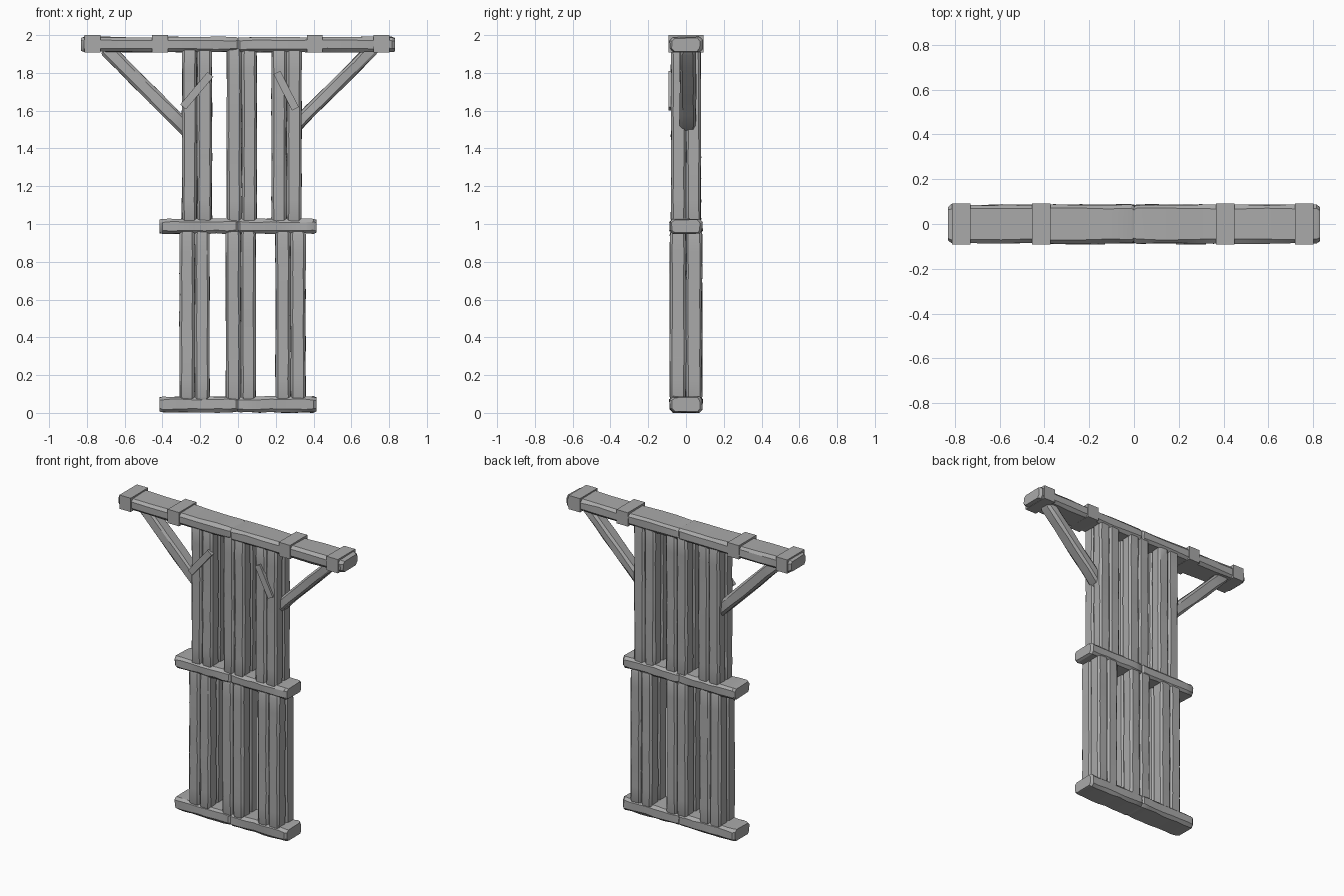
import bpy, bmesh, math, random
from mathutils import Vector, Matrix

random.seed(4)
cube = bpy.data.objects.get("Cube")
if cube:
    bpy.data.objects.remove(cube)

GREY = (0.4, 0.4, 0.4, 1)
mat = bpy.data.materials.new("weathered grey")
mat.use_nodes = True
mat.diffuse_color = GREY
mat.node_tree.nodes["Principled BSDF"].inputs["Base Color"].default_value = GREY


def add_object(name, bm, angle=30):
    bmesh.ops.recalc_face_normals(bm, faces=bm.faces)
    mesh = bpy.data.meshes.new(name)
    bm.to_mesh(mesh)
    bm.free()
    mesh.materials.append(mat)
    ob = bpy.data.objects.new(name, mesh)
    bpy.context.collection.objects.link(ob)
    bpy.ops.object.select_all(action="DESELECT")
    ob.select_set(True)
    bpy.context.view_layer.objects.active = ob
    bpy.ops.object.shade_smooth_by_angle(angle=math.radians(angle))
    return ob


def timber(name, start, end, width, depth, chamfer=0.014, rings=8, wobble=0.003, taper=0.9):
    """Rough hewn timber: chamfered section lofted from start to end, depth along y."""
    start, end = Vector(start), Vector(end)
    axis = (end - start).normalized()
    deep = Vector((0, 1, 0))
    side = deep.cross(axis)
    w, d, c = width / 2, depth / 2, chamfer
    corner = [(w, d - c), (w - c, d)]
    section = corner + [(-x, y) for x, y in reversed(corner)]
    section += [(-x, -y) for x, y in section]
    length = (end - start).length
    # End rings sit close together to round off the sawn ends
    stops = [0, min(0.015, length / 4)]
    stops += [length * i / rings for i in range(1, rings)]
    stops += [length - stops[1], length]
    bm = bmesh.new()
    loops = []
    for i, t in enumerate(stops):
        scale = taper if i in (0, len(stops) - 1) else 1
        ring = []
        for x, y in section:
            x = x * scale - random.uniform(0, 2) * wobble * math.copysign(1, x)
            y = y * scale - random.uniform(0, 2) * wobble * math.copysign(1, y)
            ring.append(bm.verts.new(start + axis * t + side * x + deep * y))
        loops.append(ring)
    for a, b in zip(loops, loops[1:]):
        for k in range(len(a)):
            j = (k + 1) % len(a)
            bm.faces.new((a[k], a[j], b[j], b[k]))
    bm.faces.new(loops[0])
    bm.faces.new(loops[-1])
    return add_object(name, bm)


def block(name, centre, size, tilt=0):
    bm = bmesh.new()
    place = Matrix.Translation(centre) @ Matrix.Rotation(tilt, 4, "Y")
    bmesh.ops.create_cube(bm, size=1, matrix=place @ Matrix.Diagonal((*size, 1)))
    return add_object(name, bm)


# Horizontal beams, each made of two butted halves
for name, half, z, height in (("bottom_beam", 0.415, 0.045, 0.09),
                              ("middle_beam", 0.415, 0.988, 0.085),
                              ("top_beam", 0.83, 1.95, 0.085)):
    for label, s in (("left", 1), ("right", -1)):
        timber(f"{name}_{label}", (-0.004 * s, 0, z), (half * s, 0, z),
               height, 0.178, chamfer=0.017, rings=7, taper=0.88)

# Columns, each a bundle of four posts
for level, low, high, depth, centres in (("lower", 0.07, 0.96, 0.17, (-0.23, 0.015, 0.278)),
                                         ("upper", 1.01, 1.93, 0.158, (-0.217, 0.02, 0.257))):
    for label, cx in zip(("right", "middle", "left"), centres):
        for i, dx in enumerate((-0.04, 0.04)):
            for j, dy in enumerate((-depth / 4, depth / 4)):
                timber(f"{level}_{label}_post_{2 * i + j + 1}", (cx + dx, dy, low),
                       (cx + dx, dy, high), 0.083, depth / 2 + 0.004,
                       chamfer=0.012, wobble=0.0022)

# Diagonal braces under the top beam
timber("left_brace", (0.30, 0.01, 1.515), (0.715, 0.01, 1.93), 0.075, 0.09, rings=5)
timber("right_brace", (-0.26, 0.01, 1.49), (-0.70, 0.01, 1.93), 0.085, 0.09, rings=5)

# Bands wrapped round the top beam
for i, x in enumerate((-0.77, -0.413, 0.407, 0.76)):
    block(f"beam_band_{i + 1}", (x, 0, 1.954), (0.083, 0.184, 0.092))

# Small slats fixed across the front of the outer columns
block("right_slat", (-0.218, -0.08, 1.706), (0.04, 0.025, 0.225), math.radians(40))
block("left_slat", (0.255, -0.08, 1.706), (0.04, 0.025, 0.215), math.radians(-27))
